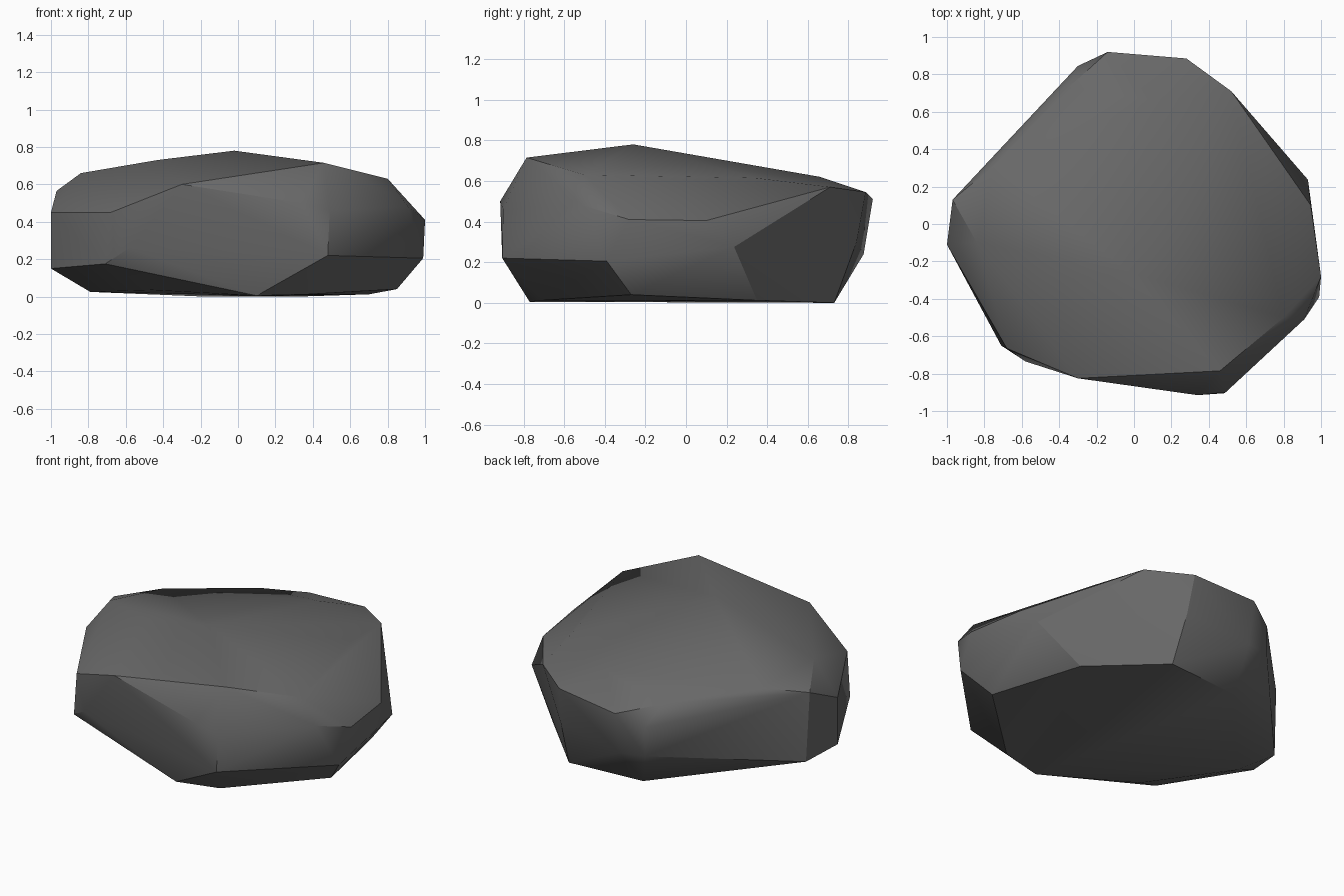
import bpy, bmesh, math

# Hewn corner points of the boulder, grouped from base to crown
base = [(0.1, -0.77, 0.005), (0.37, -0.71, 0.012), (0.85, -0.27, 0.04), (0.70, 0.35, 0.012),
        (0.32, 0.73, 0.0), (-0.18, 0.69, 0.0), (-0.79, 0.0, 0.025), (-0.46, -0.50, 0.035)]
belt = [(0.48, -0.905, 0.22), (0.99, -0.39, 0.205), (0.93, 0.237, 0.275), (-0.3, 0.845, 0.25),
        (-0.95, 0.14, 0.12), (-1.0, -0.11, 0.15), (-0.71, -0.65, 0.175), (-0.58, -0.735, 0.26),
        (-0.14, 0.875, 0.24), (0.3, 0.84, 0.3)]
shoulder = [(0.34, -0.915, 0.50), (0.49, -0.90, 0.46), (0.91, -0.51, 0.48), (1.0, -0.28, 0.41),
            (0.945, 0.1, 0.405), (0.52, 0.71, 0.57), (0.28, 0.885, 0.545), (-0.14, 0.92, 0.51),
            (-0.3, 0.845, 0.434), (-0.97, 0.13, 0.565), (-1.0, -0.11, 0.45),
            (-0.68, -0.665, 0.45), (-0.3, -0.825, 0.60)]
crown = [(0.46, -0.785, 0.715), (0.80, -0.5, 0.63), (-0.02, -0.26, 0.78), (-0.43, -0.3, 0.73),
         (-0.84, -0.1, 0.66), (0.57, 0.34, 0.615), (0.1, 0.66, 0.62),
         (-0.35, 0.73, 0.555), (-0.60, 0.50, 0.565), (-0.75, 0.31, 0.605)]

# Boulder: convex hull with flat facets merged
bm = bmesh.new()
for ring in (base, belt, shoulder, crown):
    for p in ring:
        bm.verts.new(p)
bmesh.ops.convex_hull(bm, input=bm.verts[:])
bmesh.ops.delete(bm, geom=[v for v in bm.verts if not v.link_faces], context='VERTS')
bmesh.ops.dissolve_limit(bm, angle_limit=math.radians(1), verts=bm.verts[:], edges=bm.edges[:])
bmesh.ops.recalc_face_normals(bm, faces=bm.faces[:])
mesh = bpy.data.meshes.new("boulder")
bm.to_mesh(mesh)
bm.free()
boulder = bpy.data.objects.new("boulder", mesh)
bpy.context.collection.objects.link(boulder)

# Single dark grey stone colour
stone = bpy.data.materials.new("dark grey stone")
stone.diffuse_color = (0.14, 0.14, 0.14, 1)
mesh.materials.append(stone)

# Smooth across gentle facets, keep hard breaks crisp
bpy.context.view_layer.objects.active = boulder
boulder.select_set(True)
bpy.ops.object.shade_smooth_by_angle(angle=math.radians(30))
